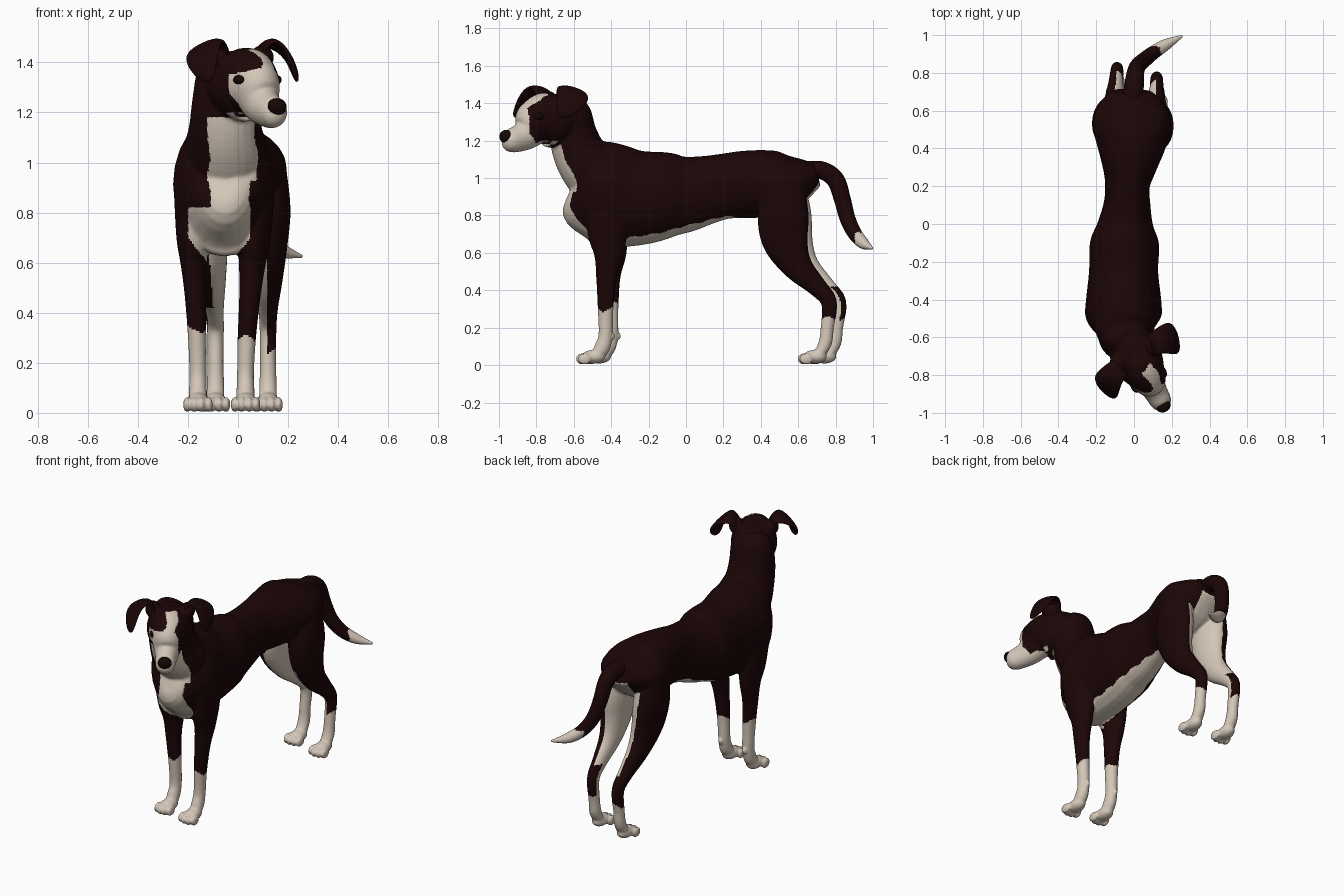
import bpy
import bmesh
from math import sin, cos, pi, radians
from mathutils import Vector, Matrix

cube = bpy.data.objects.get("Cube")
if cube:
    bpy.data.objects.remove(cube, do_unlink=True)


def make_material(name, colour):
    mat = bpy.data.materials.new(name)
    mat.use_nodes = True
    mat.diffuse_color = (*colour, 1)
    shader = next(n for n in mat.node_tree.nodes if n.type == "BSDF_PRINCIPLED")
    shader.inputs["Base Color"].default_value = (*colour, 1)
    shader.inputs["Roughness"].default_value = 0.8
    return mat


brown = make_material("dark brown coat", (0.0115, 0.0018, 0.002))
cream = make_material("cream coat", (0.66, 0.57, 0.48))
black = make_material("nose black", (0.008, 0.002, 0.002))

# Head frame: the head is turned towards the animal's left
YAW = radians(29)
HEAD = Vector((0.01, -0.70, 0))
FORWARD = Vector((sin(YAW), -cos(YAW), 0))
SIDE = Vector((cos(YAW), sin(YAW), 0))


def head_point(side, forward, height):
    return HEAD + SIDE * side + FORWARD * forward + Vector((0, 0, height))


def spline(a, b, c, d, t):
    return 0.5 * (2 * b + (c - a) * t + (2 * a - 5 * b + 4 * c - d) * t * t
                  + (3 * b - a - 3 * c + d) * t ** 3)


def loft(bm, rings, side=Vector((1, 0, 0)), count=24, steps=4):
    """Closed tube through rings of (x, y, z, half width, half depth)."""
    rows = [Vector(r) for r in rings]
    padded = [rows[0]] + rows + [rows[-1]]
    path = [spline(*padded[i:i + 4], s / steps)
            for i in range(len(rows) - 1) for s in range(steps)] + [rows[-1]]
    loops = []
    for i, p in enumerate(path):
        before, after = path[max(i - 1, 0)], path[min(i + 1, len(path) - 1)]
        tangent = (Vector(after[:3]) - Vector(before[:3])).normalized()
        u = (side - tangent * side.dot(tangent)).normalized()
        v = tangent.cross(u)
        angles = [2 * pi * k / count for k in range(count)]
        loops.append([bm.verts.new(Vector(p[:3]) + u * p[3] * cos(a) + v * p[4] * sin(a))
                      for a in angles])
    faces = [bm.faces.new(loops[0]), bm.faces.new(loops[-1])]
    for low, high in zip(loops, loops[1:]):
        for k in range(count):
            j = (k + 1) % count
            faces.append(bm.faces.new((low[k], low[j], high[j], high[k])))
    bmesh.ops.recalc_face_normals(bm, faces=faces)


def ball(bm, centre, radii, turn=0):
    matrix = (Matrix.Translation(centre) @ Matrix.Rotation(turn, 4, "Z")
              @ Matrix.Diagonal((*radii, 1)))
    bmesh.ops.create_uvsphere(bm, u_segments=20, v_segments=12, radius=1, matrix=matrix)


def finish(name, bm, materials, modifiers=(), rule=None):
    """Make an object, bake its modifiers and colour its faces by a rule."""
    mesh = bpy.data.meshes.new(name)
    bm.to_mesh(mesh)
    bm.free()
    obj = bpy.data.objects.new(name, mesh)
    bpy.context.collection.objects.link(obj)
    for kind, settings in modifiers:
        mod = obj.modifiers.new(kind.title(), kind)
        for key, value in settings.items():
            setattr(mod, key, value)
    graph = bpy.context.evaluated_depsgraph_get()
    baked = bpy.data.meshes.new_from_object(obj.evaluated_get(graph))
    obj.modifiers.clear()
    obj.data = baked
    bpy.data.meshes.remove(mesh)
    baked.name = name
    baked.materials.clear()
    for mat in materials:
        baked.materials.append(mat)
    for face in baked.polygons:
        face.use_smooth = True
        face.material_index = int(rule(face.center, face.normal)) if rule else 0


body = bmesh.new()

# Torso, from chest to rump
loft(body, [(-.05, -.625, .92, .05, .07), (-.05, -.59, .91, .13, .19),
            (-.055, -.5, .915, .198, .272), (-.055, -.41, .907, .2, .284),
            (-.055, -.25, .895, .183, .255), (-.05, -.1, .91, .183, .23),
            (-.045, 0, .915, .147, .205), (-.037, .1, .935, .125, .185),
            (-.035, .2, .955, .118, .175), (-.025, .3, .965, .145, .18),
            (-.015, .42, .97, .185, .18), (-.012, .53, .975, .207, .165),
            (-.012, .63, 1.0, .175, .11), (-.01, .7, 1.02, .11, .065)])

# Neck
loft(body, [(-.05, -.42, .95, .17, .17), (-.05, -.52, 1.06, .165, .155),
            (-.05, -.575, 1.145, .145, .14), (-.045, -.605, 1.25, .137, .125),
            (-.035, -.61, 1.36, .125, .1), (-.02, -.62, 1.41, .08, .05)])

# Skull and muzzle: forward, height, half width, half depth
skull = [(-.13, 1.33, .06, .06), (-.08, 1.335, .115, .11), (0, 1.315, .135, .143),
         (.07, 1.308, .123, .147), (.125, 1.288, .098, .127), (.17, 1.238, .075, .088),
         (.22, 1.213, .063, .073), (.27, 1.2, .058, .064), (.3, 1.197, .046, .048),
         (.315, 1.197, .02, .02)]
loft(body, [(*head_point(0, f, z), w, h) for f, z, w, h in skull], SIDE)

# Ear roots
for sign in (1, -1):
    ball(body, head_point(.1 * sign, -.005, 1.42), (.045, .06, .048), YAW)

# Legs: y, z, half width, half depth down the limb
fore = [(-.43, .88, .068, .12), (-.42, .7, .066, .105), (-.412, .59, .053, .08),
        (-.425, .47, .043, .056), (-.43, .3, .037, .042), (-.43, .16, .034, .038),
        (-.45, .09, .036, .042), (-.48, .05, .036, .03)]
hind = [(.53, 1.0, .07, .1), (.52, .82, .09, .135), (.53, .67, .078, .125),
        (.595, .53, .058, .082), (.7, .42, .04, .053), (.765, .335, .034, .043),
        (.755, .2, .032, .035), (.745, .12, .035, .036), (.715, .06, .036, .03)]


def leg(rings, top_x, foot_x, shift):
    path = []
    for y, z, a, b in rings:
        t = min(1, max(0, (rings[0][1] - z) / .65))
        path.append((top_x + (foot_x - top_x) * t, y + shift * t, z, a, b))
    loft(body, path)
    heel = rings[-3][0] + shift
    ball(body, (foot_x, heel - .065, .045), (.044, .065, .037))
    for i in range(4):
        across = i - 1.5
        ball(body, (foot_x + across * .029, heel - .13 + abs(across) * .012, .033),
             (.016, .037, .031))


leg(fore, .078, .03, 0)
leg(fore, -.188, -.16, .03)
leg(hind, .12, .12, 0)
leg(hind, -.148, -.09, .05)

# Wrist pads
for x, y in ((.03, -.393), (-.16, -.363)):
    ball(body, (x, y, .155), (.014, .016, .02))


def head_patch(f, s, z, n):
    # Forehead blaze, joining the pale face between the eyes
    blaze = abs(s - .022 + .008 * sin(70 * z)) < .031 and 1.3 < z < 1.452 and f > .07
    if s > .02:
        face = f > .195 - max(0, 1.24 - z) * .9
    else:
        face = z < 1.385 + s * .3 and f > .1 + max(0, 1.27 - z) * .5
    throat = n.z < -.6 and f > .03 and z < 1.2
    return blaze or face or throat


def cream_patch(c, n):
    x, y, z = c
    local = c - HEAD
    f, s = local.dot(FORWARD), local.dot(SIDE)
    ragged = .01 * sin(60 * y) + .01 * sin(55 * x)
    if y < -.5 and (z > 1.18 or z > 1.1 and f > .06):
        return head_patch(f, s, z, n)
    if y < -.42 and z > .6 and (n.y < -.2 or n.z < -.6 and abs(x + .055) < .065):
        # Chest bib
        if z > .93:
            return abs(x + .02) < .1 + ragged
        if z > .82:
            return abs(x + .04) < .072 + ragged
        return abs(x + .075) < .125 - max(0, .7 - z) * .8
    if -.42 < y < .42 and .6 < z < .83:
        # Belly, narrowing towards the loin
        return n.z < -.55 and abs(x + .045) < .095 - max(0, y + .1) * .13 + ragged * .4
    if y < 0:
        # Front stockings
        return z < (.3 if x > -.06 else .34) + ragged
    # Hind stockings, inner thighs and seat
    inner = n.x * (1 if x > 0 else -1) < -.08
    seat = y > .5 and abs(x + .01) < .075 and n.z < .1
    shin = inner and n.y < .2 or x < 0 and n.y < -.3
    return (z < .24 + ragged or z < .42 and shin
            or .42 < z < .98 and y > .35 and (seat and z > .75 or inner))


finish("body", body, [brown, cream],
       [("REMESH", {"mode": "VOXEL", "voxel_size": .0075}),
        ("SMOOTH", {"factor": .5, "iterations": 5})], cream_patch)

# Tail with a cream tip
tail = bmesh.new()
loft(tail, [(-.01, .64, 1.04, .05, .05), (0, .73, 1.04, .052, .048),
            (.008, .8, .99, .046, .048), (.02, .835, .89, .042, .045),
            (.05, .865, .78, .04, .042), (.1, .905, .7, .036, .038),
            (.17, .95, .65, .03, .03), (.255, .995, .625, .006, .006)], steps=8)
finish("tail", tail, [brown, cream],
       rule=lambda c, n: c.z < .71 and c.y + .3 * c.x > .95)

# Folded ears: each row runs from the back edge to the front edge
ear_rows = [[(.09, -.055, 1.4), (.085, 0, 1.43), (.07, .055, 1.41)],
            [(.12, -.06, 1.465), (.125, 0, 1.5), (.12, .065, 1.505)],
            [(.19, -.06, 1.46), (.185, .02, 1.475), (.165, .1, 1.455)],
            [(.255, -.05, 1.42), (.235, .04, 1.405), (.185, .12, 1.385)],
            [(.248, .025, 1.35), (.228, .09, 1.31), (.205, .12, 1.33)]]
for side_name, sign in (("left", 1), ("right", -1)):
    ear = bmesh.new()
    # The pair is turned slightly further than the skull
    grid = [[ear.verts.new(head_point(s * sign, f - .12 * s * sign, z)) for s, f, z in row]
            for row in ear_rows]
    for a, b in zip(grid, grid[1:]):
        for k in range(2):
            ear.faces.new((a[k], a[k + 1], b[k + 1], b[k]))
    bmesh.ops.recalc_face_normals(ear, faces=ear.faces)
    finish(side_name + "_ear", ear, [brown],
           [("SOLIDIFY", {"thickness": .026, "offset": 0}),
            ("SUBSURF", {"levels": 3})])

    # Eye with a heavy dark lid
    eye = bmesh.new()
    ball(eye, head_point(.082 * sign, .138, 1.33), (.022, .036, .021), YAW)
    finish(side_name + "_eye", eye, [black])

# Nose
nose = bmesh.new()
ball(nose, head_point(0, .3, 1.222), (.041, .034, .035), YAW)
finish("nose", nose, [black])
